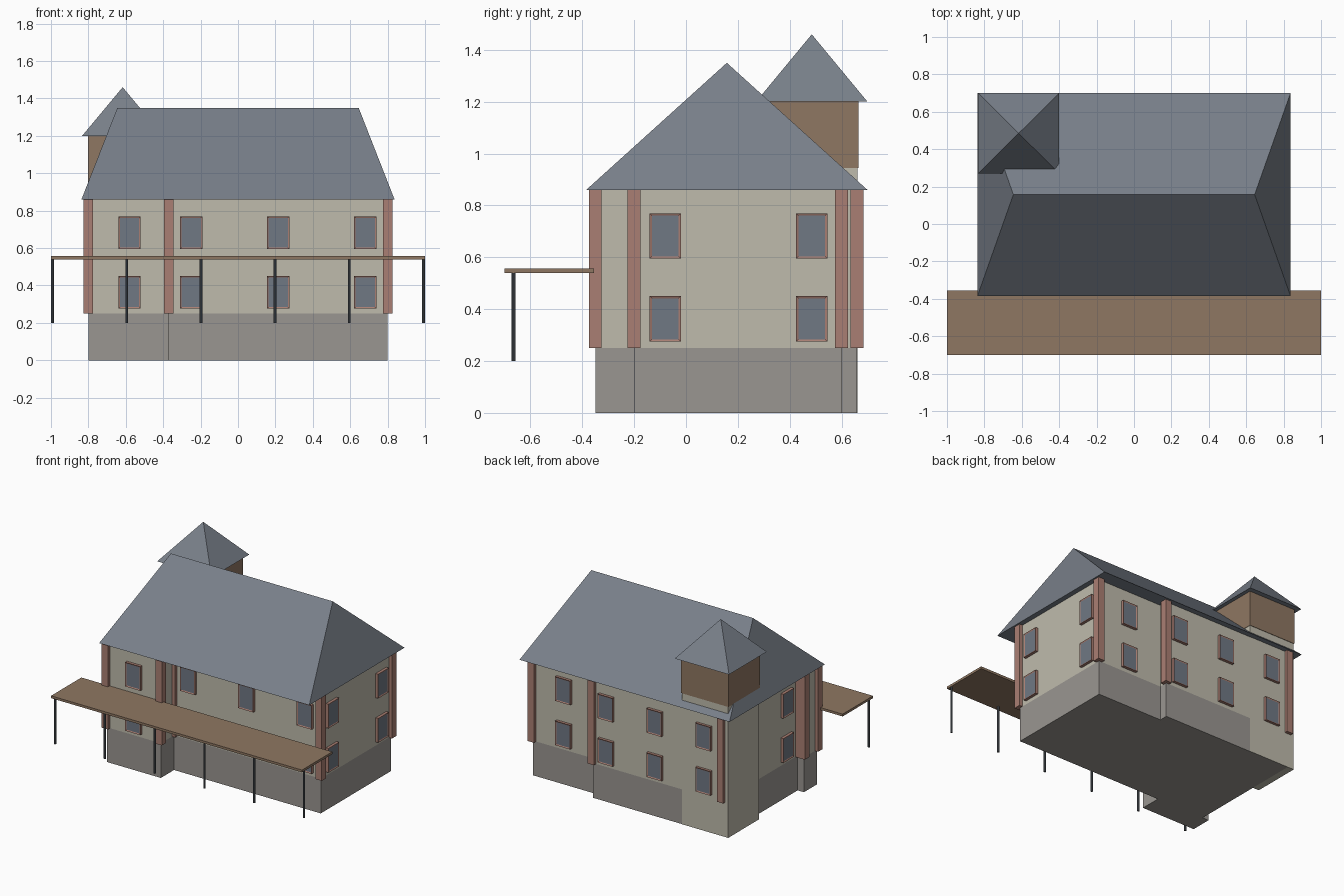
import bpy, bmesh, math
from mathutils import Matrix, Vector

cube = bpy.data.objects.get("Cube")
if cube:
    bpy.data.objects.remove(cube, do_unlink=True)


def material(name, hex_code):
    rgb = [int(hex_code[i:i + 2], 16) / 255 for i in (0, 2, 4)]
    col = [c / 12.92 if c < 0.04 else ((c + 0.055) / 1.055) ** 2.4 for c in rgb] + [1]
    m = bpy.data.materials.new(name)
    m.use_nodes = True
    m.diffuse_color = col
    bsdf = m.node_tree.nodes["Principled BSDF"]
    bsdf.inputs["Base Color"].default_value = col
    bsdf.inputs["Roughness"].default_value = 0.9
    return m


PLASTER = material("cream plaster", "bfbbac")
STONE = material("grey stone", "9a9691")
SLATE = material("slate roof", "79808a")
BRICK = material("red brick", "aa7f73")
WOOD = material("brown wood", "8f7762")
GLASS = material("window glass", "707884")
STEEL = material("dark steel", "565b62")


def finish(name, bm, mats):
    bmesh.ops.recalc_face_normals(bm, faces=bm.faces)
    mesh = bpy.data.meshes.new(name)
    bm.to_mesh(mesh)
    bm.free()
    for m in mats:
        mesh.materials.append(m)
    ob = bpy.data.objects.new(name, mesh)
    bpy.context.scene.collection.objects.link(ob)
    return ob


def box(name, lo, hi, mat):
    lo, hi = Vector(lo), Vector(hi)
    bm = bmesh.new()
    bmesh.ops.create_cube(bm, size=1, matrix=Matrix.Translation((lo + hi) / 2)
                          @ Matrix.Diagonal((*(hi - lo), 1)))
    return finish(name, bm, [mat])


def prism(name, outline, z0, z1, mat):
    bm = bmesh.new()
    face = bm.faces.new([bm.verts.new((x, y, z0)) for x, y in outline])
    new = bmesh.ops.extrude_face_region(bm, geom=[face])["geom"]
    bmesh.ops.translate(bm, vec=(0, 0, z1 - z0),
                        verts=[v for v in new if isinstance(v, bmesh.types.BMVert)])
    return finish(name, bm, [mat])


def hip_roof(name, lo, hi, z0, z1, ridge):
    """Hipped roof; a ridge half-length of zero gives a pyramid."""
    cx, cy = (lo[0] + hi[0]) / 2, (lo[1] + hi[1]) / 2
    bm = bmesh.new()
    for x, y in ((lo[0], lo[1]), (hi[0], lo[1]), (hi[0], hi[1]), (lo[0], hi[1])):
        bm.verts.new((x, y, z0))
    for x in {cx - ridge, cx + ridge}:
        bm.verts.new((x, cy, z1))
    bmesh.ops.convex_hull(bm, input=bm.verts)
    bmesh.ops.dissolve_limit(bm, angle_limit=0.01, verts=bm.verts, edges=bm.edges)
    return finish(name, bm, [SLATE])


def window(name, x, y, z, angle):
    """Raised frame with an inset pane, facing -y before it is turned."""
    bm = bmesh.new()
    bmesh.ops.create_cube(bm, size=1, matrix=Matrix.Diagonal((0.12, 0.04, 0.175, 1)))
    bm.normal_update()
    front = [f for f in bm.faces if f.normal.y < -0.5]
    bmesh.ops.inset_region(bm, faces=front, thickness=0.012, depth=-0.004)
    front[0].material_index = 1
    bmesh.ops.transform(bm, verts=bm.verts, matrix=Matrix.Translation((x, y, z))
                        @ Matrix.Rotation(math.radians(angle), 4, "Z"))
    finish(name, bm, [BRICK, GLASS])


# Stepped house body: stone base and plastered walls
L, R, INNER = -0.8, 0.8, -0.75
FRONT, BAY, BACK, BACK_R = -0.2, -0.35, 0.66, 0.6
BAY_X, STEP_X = -0.37, 0.28
outline = [(INNER, BACK), (INNER, FRONT), (L, FRONT), (L, BAY), (BAY_X, BAY),
           (BAY_X, FRONT), (R, FRONT), (R, BACK_R), (STEP_X, BACK_R), (STEP_X, BACK)]
BASE, EAVES = 0.25, 0.86
prism("stone_base", outline, 0, BASE, STONE)
prism("walls", outline, BASE, EAVES, PLASTER)

# Brick pilasters on the corners
h = 0.025
for i, (x, y) in enumerate(p for p in outline if p != (STEP_X, BACK_R)):
    box(f"pilaster_{i + 1}", (x - h, y - h, BASE), (x + h, y + h, EAVES), BRICK)

# Two rows of windows on every side
spots = [(-0.58, BAY, 0), (-0.25, FRONT, 0), (0.215, FRONT, 0), (0.68, FRONT, 0),
         (R, -0.08, 90), (R, 0.485, 90),
         (0.55, BACK_R, 180), (0.17, BACK, 180), (-0.22, BACK, 180), (-0.61, BACK, 180),
         (INNER, -0.07, -90)]
for i, (x, y, a) in enumerate(spots):
    for row, z in (("lower", 0.363), ("upper", 0.682)):
        window(f"{row}_window_{i + 1}", x, y, z, a)

# Main roof
hip_roof("main_roof", (-0.837, -0.385), (0.837, 0.7), EAVES, 1.35, 0.645)

# Corner tower
box("tower_shaft", (-0.8, 0.31, 0), (-0.43, 0.662, 0.945), PLASTER)
box("tower_cladding", (-0.803, 0.305, 0.945), (-0.427, 0.665, 1.205), WOOD)
hip_roof("tower_roof", (-0.833, 0.27), (-0.4, 0.7), 1.2, 1.46, 0)

# Raised deck on slim posts
box("deck", (-1, -0.7, 0.54), (1, -0.355, 0.557), WOOD)
for i in range(6):
    x = -0.992 + i * 0.3968
    bm = bmesh.new()
    bmesh.ops.create_cone(bm, cap_ends=True, segments=10, radius1=0.008, radius2=0.008,
                          depth=0.34, matrix=Matrix.Translation((x, -0.665, 0.37)))
    finish(f"deck_post_{i + 1}", bm, [STEEL])
